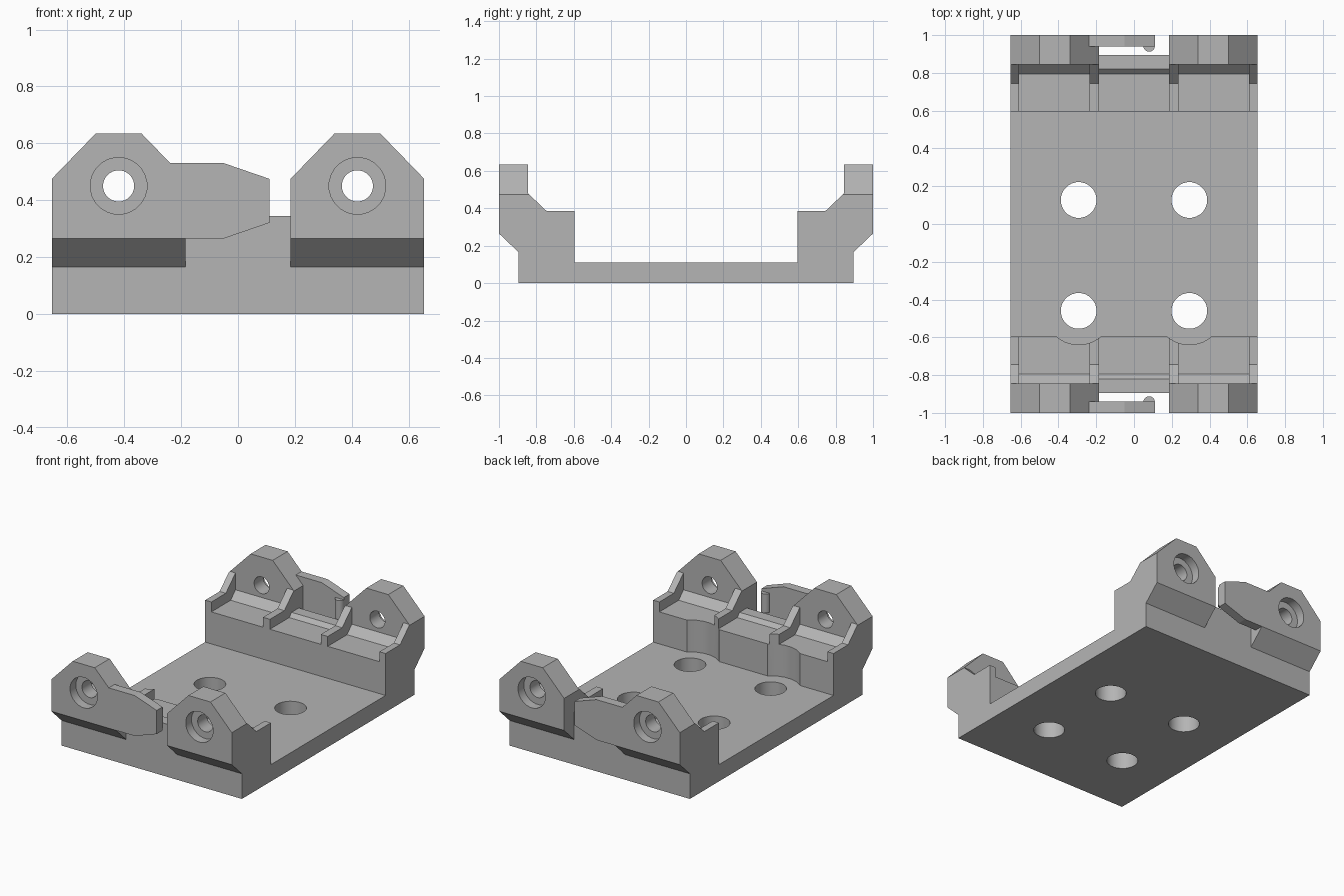
import bpy, bmesh, math
from mathutils import Vector

cube = bpy.data.objects.get("Cube")
if cube:
    bpy.data.objects.remove(cube, do_unlink=True)

grey = bpy.data.materials.new("light grey")
grey.use_nodes = True
colour = (0.46, 0.46, 0.46, 1)
grey.diffuse_color = colour
grey.node_tree.nodes["Principled BSDF"].inputs["Base Color"].default_value = colour


def prism(name, outline, axis, lo, hi):
    """Extrude a 2D outline along x (y,z points), y (x,z points) or z (x,y points)."""
    def place(p, d):
        v = list(p)
        v.insert("xyz".index(axis), d)
        return Vector(v)
    bm = bmesh.new()
    face = bm.faces.new([bm.verts.new(place(p, lo)) for p in outline])
    out = bmesh.ops.extrude_face_region(bm, geom=[face])
    verts = [g for g in out["geom"] if isinstance(g, bmesh.types.BMVert)]
    bmesh.ops.translate(bm, verts=verts, vec=place((0, 0), hi - lo))
    bmesh.ops.recalc_face_normals(bm, faces=bm.faces)
    mesh = bpy.data.meshes.new(name)
    bm.to_mesh(mesh)
    bm.free()
    mesh.materials.append(grey)
    ob = bpy.data.objects.new(name, mesh)
    bpy.context.collection.objects.link(ob)
    return ob


def circle(a, b, r, n=24):
    return [(a + r * math.cos(math.tau * (i + .5) / n),
             b + r * math.sin(math.tau * (i + .5) / n)) for i in range(n)]


def rect(a0, a1, b0, b1):
    return [(a0, b0), (a1, b0), (a1, b1), (a0, b1)]


def combine(target, other, operation):
    mod = target.modifiers.new("shape", 'BOOLEAN')
    mod.operation, mod.solver, mod.object = operation, 'EXACT', other
    bpy.context.view_layer.objects.active = target
    bpy.ops.object.modifier_apply(modifier=mod.name)
    bpy.data.objects.remove(other, do_unlink=True)


# Tray body: side profile crossed with the front silhouette
W, G = .655, .185
end = [(.895, 0), (.895, .165), (1, .265), (1, .635), (.845, .635),
       (.845, .48), (.745, .385), (.595, .385), (.595, .11)]
body = prism("mounting_tray", end + [(-y, z) for y, z in reversed(end)], 'x', -.8, .8)
lug = [(W, -.1), (W, .475), (.5, .635), (.34, .635), (G, .475), (G, .345)]
silhouette = prism("silhouette", lug + [(-x, z) for x, z in reversed(lug)], 'y', -1.2, 1.2)
combine(body, silhouette, 'INTERSECT')

latch = [(-.26, .4), (-.24, .53), (-.05, .53), (.11, .475),
         (.11, .32), (-.05, .265), (-.22, .265)]

for s in (-1, 1):
    def span(a, b):
        return sorted((s * a, s * b))

    # Opening between the lugs
    combine(body, prism("gap", rect(-G, G, .165, .8), 'y', *span(.895, 1.2)), 'DIFFERENCE')

    # Pockets between the ribs, each with a sloped back
    for x0, x1, yb, zb in ((-.61, -.235, .845, .37), (.235, .61, .845, .37), (-G, G, .82, .345)):
        pocket = [(.5, .32), (.795, .32), (yb, zb), (yb, .8), (.5, .8)]
        combine(body, prism("pocket", [(s * y, z) for y, z in pocket], 'x', x0, x1), 'DIFFERENCE')

    # Latch arm with a rounded nub at its tip
    combine(body, prism("latch", latch, 'y', *span(.94, 1)), 'UNION')
    combine(body, prism("nub", circle(.08, s * .942, .03), 'z', .335, .46), 'UNION')

    # Counterbored holes through the lugs
    for x in (-.42, .42):
        combine(body, prism("bore", circle(x, .45, .055), 'y', *span(.7, 1.2)), 'DIFFERENCE')
        combine(body, prism("counterbore", circle(x, .45, .1), 'y', *span(.94, 1.2)), 'DIFFERENCE')

# Floor holes, and tool clearance scallops in the front wall
for x in (-.293, .293):
    for y in (-.46, .127):
        combine(body, prism("floor_hole", circle(x, y, .095), 'z', -.1, .3), 'DIFFERENCE')
    combine(body, prism("scallop", circle(x, -.46, .18), 'z', .11, .8), 'DIFFERENCE')

bpy.ops.object.select_all(action='DESELECT')
body.select_set(True)
bpy.context.view_layer.objects.active = body
bpy.ops.object.shade_smooth_by_angle(angle=math.radians(16))
